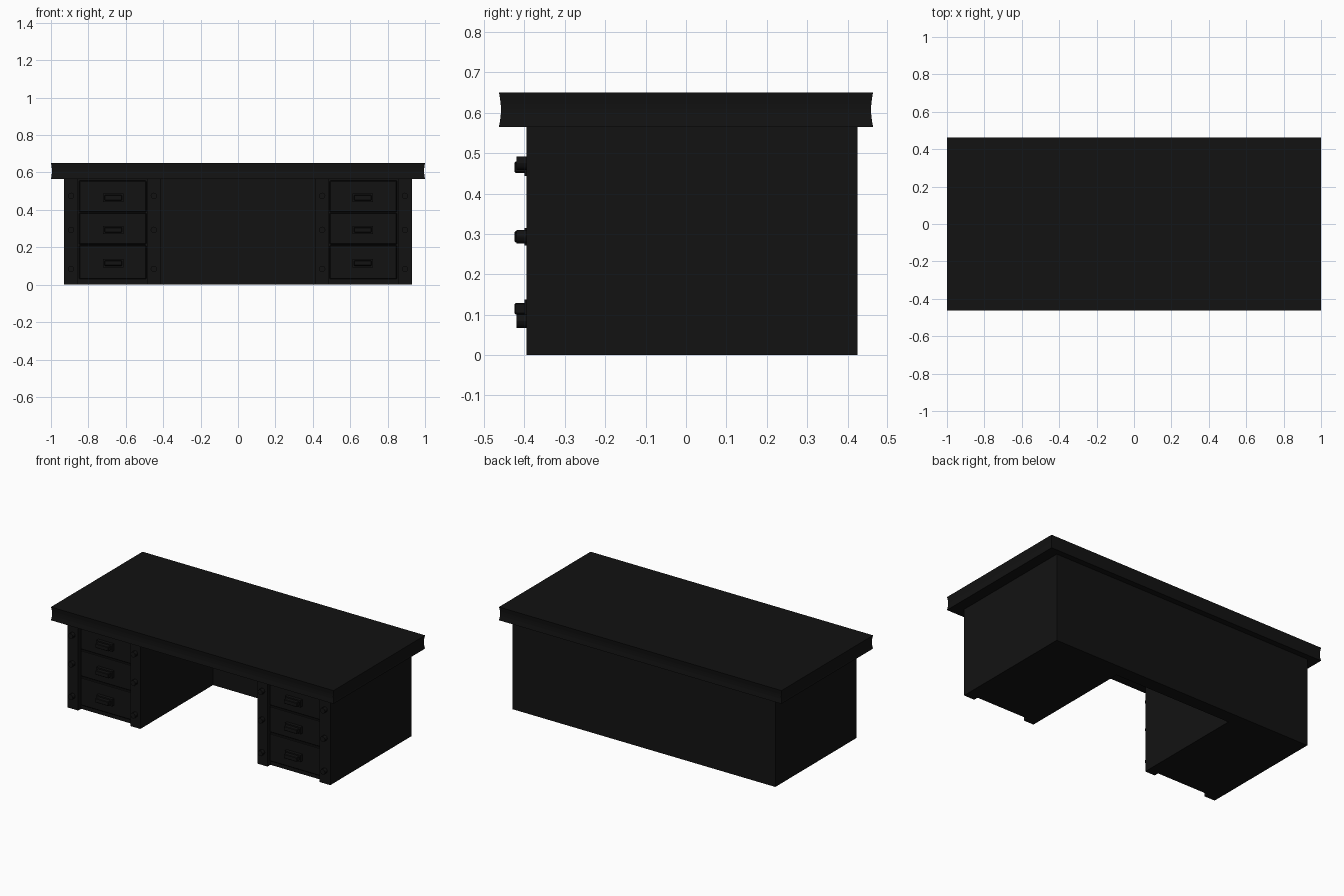
import bpy, bmesh
from math import pi, sin

if "Cube" in bpy.data.objects:
    bpy.data.objects.remove(bpy.data.objects["Cube"])

mat = bpy.data.materials.new("black_paint")
mat.diffuse_color = (0.006, 0.006, 0.006, 1)
mat.use_nodes = True
mat.node_tree.nodes["Principled BSDF"].inputs["Base Color"].default_value = mat.diffuse_color


def finish(name, bm):
    bmesh.ops.recalc_face_normals(bm, faces=bm.faces)
    me = bpy.data.meshes.new(name)
    bm.to_mesh(me)
    bm.free()
    me.materials.append(mat)
    ob = bpy.data.objects.new(name, me)
    bpy.context.collection.objects.link(ob)
    return ob


def box(name, x0, x1, y0, y1, z0, z1, bevel=0):
    bm = bmesh.new()
    bmesh.ops.create_cube(bm, size=1)
    for v in bm.verts:
        v.co = ((x0 + x1) / 2 + v.co.x * (x1 - x0),
                (y0 + y1) / 2 + v.co.y * (y1 - y0),
                (z0 + z1) / 2 + v.co.z * (z1 - z0))
    if bevel:
        bmesh.ops.bevel(bm, geom=bm.edges[:], offset=bevel, segments=1, affect='EDGES')
    return finish(name, bm)


def stud(name, x, z, y0, y1, r):
    bpy.ops.mesh.primitive_cylinder_add(vertices=12, radius=r, depth=y1 - y0,
                                        location=(x, (y0 + y1) / 2, z),
                                        rotation=(pi / 2, 0, 0))
    ob = bpy.context.object
    ob.name = name
    ob.data.materials.append(mat)
    bpy.ops.object.shade_smooth_by_angle()


# Table top with gently hollowed edges
bm = bmesh.new()
rings = []
for i in range(7):
    t = i / 6
    d = 0.005 * sin(pi * t)
    hx, hy, z = 1 - d, 0.463 - d, 0.565 + 0.085 * t
    rings.append([bm.verts.new((sx * hx, sy * hy, z))
                  for sx, sy in ((-1, -1), (1, -1), (1, 1), (-1, 1))])
for a, b in zip(rings, rings[1:]):
    for k in range(4):
        bm.faces.new((a[k], a[(k + 1) % 4], b[(k + 1) % 4], b[k]))
bm.faces.new(rings[0])
bm.faces.new(rings[-1])
finish("table_top", bm)

# Back panel closing the kneehole
box("back_panel", -0.93, 0.93, 0.34, 0.425, 0, 0.565)

for side, s in (("left", -1), ("right", 1)):
    def span(a, b):
        return sorted((s * a, s * b))

    # Pedestal carcass and the upright stiles on its front
    box(side + "_pedestal", *span(0.415, 0.93), -0.365, 0.34, 0, 0.565)
    for pos, a, b in (("inner", 0.415, 0.485), ("outer", 0.855, 0.93)):
        box(f"{side}_{pos}_stile", *span(a, b), -0.395, -0.365, 0, 0.565)
        for i, z in enumerate((0.084, 0.293, 0.475)):
            stud(f"{side}_{pos}_stud_{i}", s * (a + b) / 2, z, -0.42, -0.39, 0.017)

    # Three drawers with pulls
    for i, (z0, zh) in enumerate(((0.03, 0.115), (0.216, 0.293), (0.388, 0.465))):
        box(f"{side}_drawer_{i}", *span(0.49, 0.85), -0.38, -0.36, z0,
            z0 + (0.18 if i == 0 else 0.168), 0.004)
        box(f"{side}_pull_plate_{i}", *span(0.612, 0.722), -0.40, -0.375,
            zh - 0.022, zh + 0.022)
        box(f"{side}_pull_{i}", *span(0.62, 0.714), -0.425, -0.395,
            zh - 0.014, zh + 0.014, 0.003)
